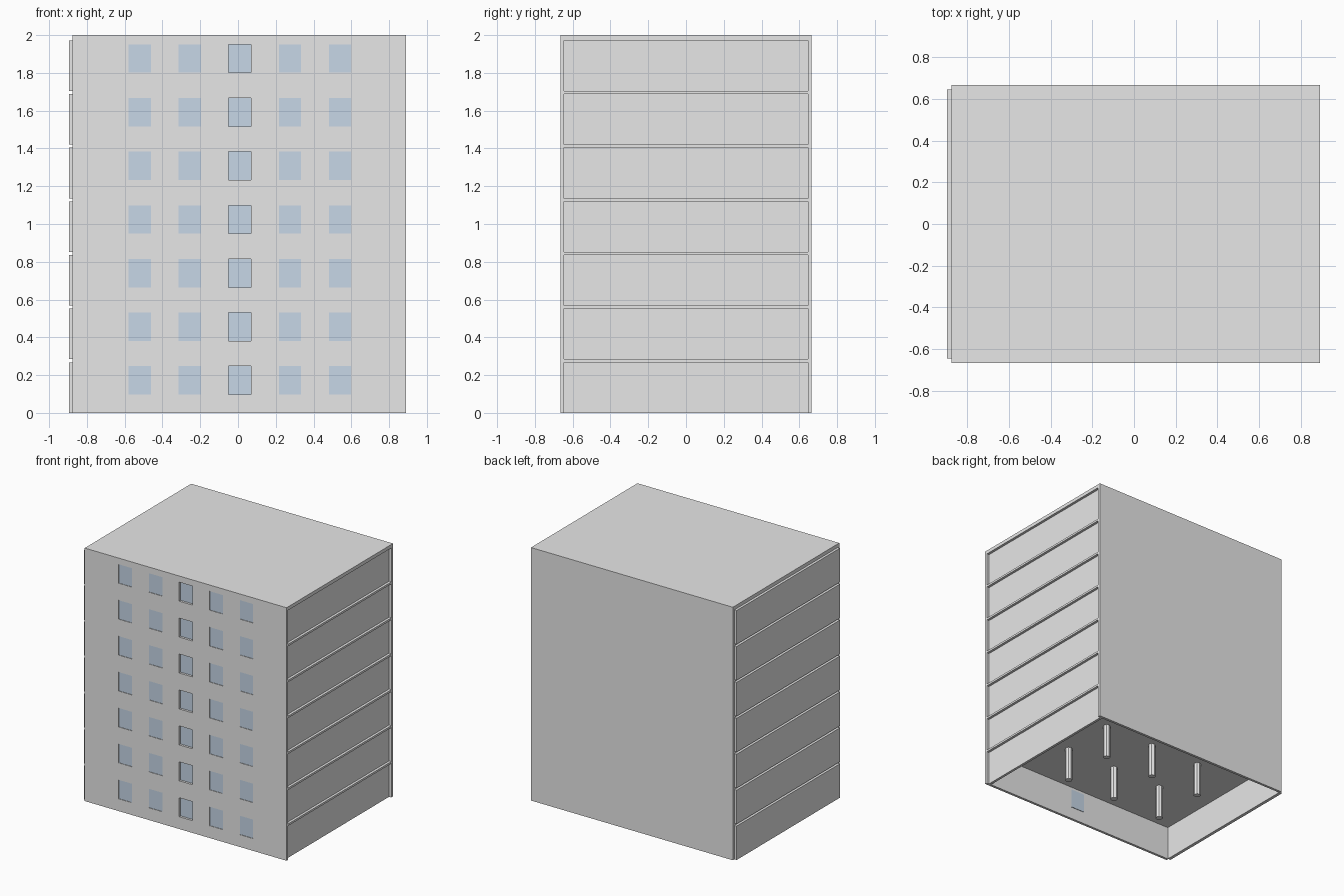
import bpy, bmesh, math

cube = bpy.data.objects.get("Cube")
if cube:
    bpy.data.objects.remove(cube, do_unlink=True)


def material(name, rgb):
    m = bpy.data.materials.new(name)
    m.use_nodes = True
    m.diffuse_color = (*rgb, 1)
    m.node_tree.nodes["Principled BSDF"].inputs["Base Color"].default_value = (*rgb, 1)
    return m


CONCRETE = material("concrete grey", (0.8, 0.8, 0.8))
GLASS = material("pale blue glass", (0.57, 0.68, 0.8))


def finish(bm, name, *mats):
    mesh = bpy.data.meshes.new(name)
    bm.to_mesh(mesh)
    bm.free()
    for m in mats:
        mesh.materials.append(m)
    ob = bpy.data.objects.new(name, mesh)
    bpy.context.collection.objects.link(ob)
    return ob


def box(name, x, y, z, mat=CONCRETE):
    bm = bmesh.new()
    bmesh.ops.create_cube(bm, size=1)
    for v in bm.verts:
        v.co = [lo + (c + 0.5) * (hi - lo) for c, (lo, hi) in zip(v.co, (x, y, z))]
    return finish(bm, name, mat)


# Overall sizes
LEFT, RIGHT = 0.89, -0.875
DEPTH, INNER = 0.665, 0.645
HEIGHT, FLOORS = 2.0, 7
STEP, STOREY = 0.284, 0.268
SHIFT = 0.02                      # storeys sit shifted towards -x
shell_x, full_y = (RIGHT, LEFT), (-INNER, INNER)

# Roof and back wall
box("roof", shell_x, full_y, (STEP * (FLOORS - 1) + STOREY, HEIGHT))
box("back_wall", shell_x, (INNER, DEPTH), (0, HEIGHT))

# Storeys and the slabs between them; the ground floor is hollow
for i in range(FLOORS):
    z = (i * STEP, i * STEP + STOREY)
    if i:
        box(f"storey_{i}", (RIGHT - SHIFT, LEFT - SHIFT), full_y, z)
        box(f"slab_{i}", shell_x, full_y, (z[0] - STEP + STOREY, z[0]))
    else:
        box("ground_right_wall", (RIGHT - SHIFT, RIGHT + 0.005), full_y, z)
        box("ground_left_wall", (LEFT - 2 * SHIFT, LEFT - SHIFT), full_y, z)

# Front wall: a grid of faces whose window cells are set back
WIN_W, WIN_H, SILL = 0.118, 0.15, 0.097
centres = [0.01 + 0.265 * k for k in range(-2, 3)]
xs = [RIGHT] + [c + s * WIN_W / 2 for c in centres for s in (-1, 1)] + [LEFT]
zs = [0] + [SILL + STEP * i + h for i in range(FLOORS) for h in (0, WIN_H)] + [HEIGHT]

bm = bmesh.new()
grid = [[bm.verts.new((x, -DEPTH, z)) for z in zs] for x in xs]
windows = []
for i in range(len(xs) - 1):
    for j in range(len(zs) - 1):
        f = bm.faces.new((grid[i][j], grid[i + 1][j], grid[i + 1][j + 1], grid[i][j + 1]))
        if i % 2 and j % 2:
            windows.append((f, 0.018 if i == 5 else 0.004))
rim = [e for e in bm.edges if e.is_boundary]
for f, recess in windows:
    new = bmesh.ops.extrude_face_region(bm, geom=[f])["geom"]
    for v in (g for g in new if isinstance(g, bmesh.types.BMVert)):
        v.co.y += recess
    for g in new:
        if isinstance(g, bmesh.types.BMFace):
            g.material_index = 1
    if f.is_valid:
        bm.faces.remove(f)
# Wall edges and inner face
new = bmesh.ops.extrude_edge_only(bm, edges=rim)["geom"]
for v in (g for g in new if isinstance(g, bmesh.types.BMVert)):
    v.co.y = -INNER
bmesh.ops.contextual_create(bm, geom=[g for g in new if isinstance(g, bmesh.types.BMEdge)])
bmesh.ops.recalc_face_normals(bm, faces=bm.faces)
finish(bm, "front_wall", CONCRETE, GLASS)

# Inner side of the middle ground floor window
box("inner_window", (centres[2] - WIN_W / 2, centres[2] + WIN_W / 2),
    (-INNER, -INNER + 0.004), (SILL, SILL + WIN_H), GLASS)

# Ground floor columns
for i in range(3):
    for j, y in enumerate((-0.22, 0.22)):
        bm = bmesh.new()
        bmesh.ops.create_cone(bm, cap_ends=True, segments=8, radius1=0.027,
                              radius2=0.027, depth=STOREY)
        bmesh.ops.translate(bm, verts=bm.verts, vec=(0.01 + 0.44 * (i - 1), y, STOREY / 2))
        finish(bm, f"column_{i}_{j}", CONCRETE)
